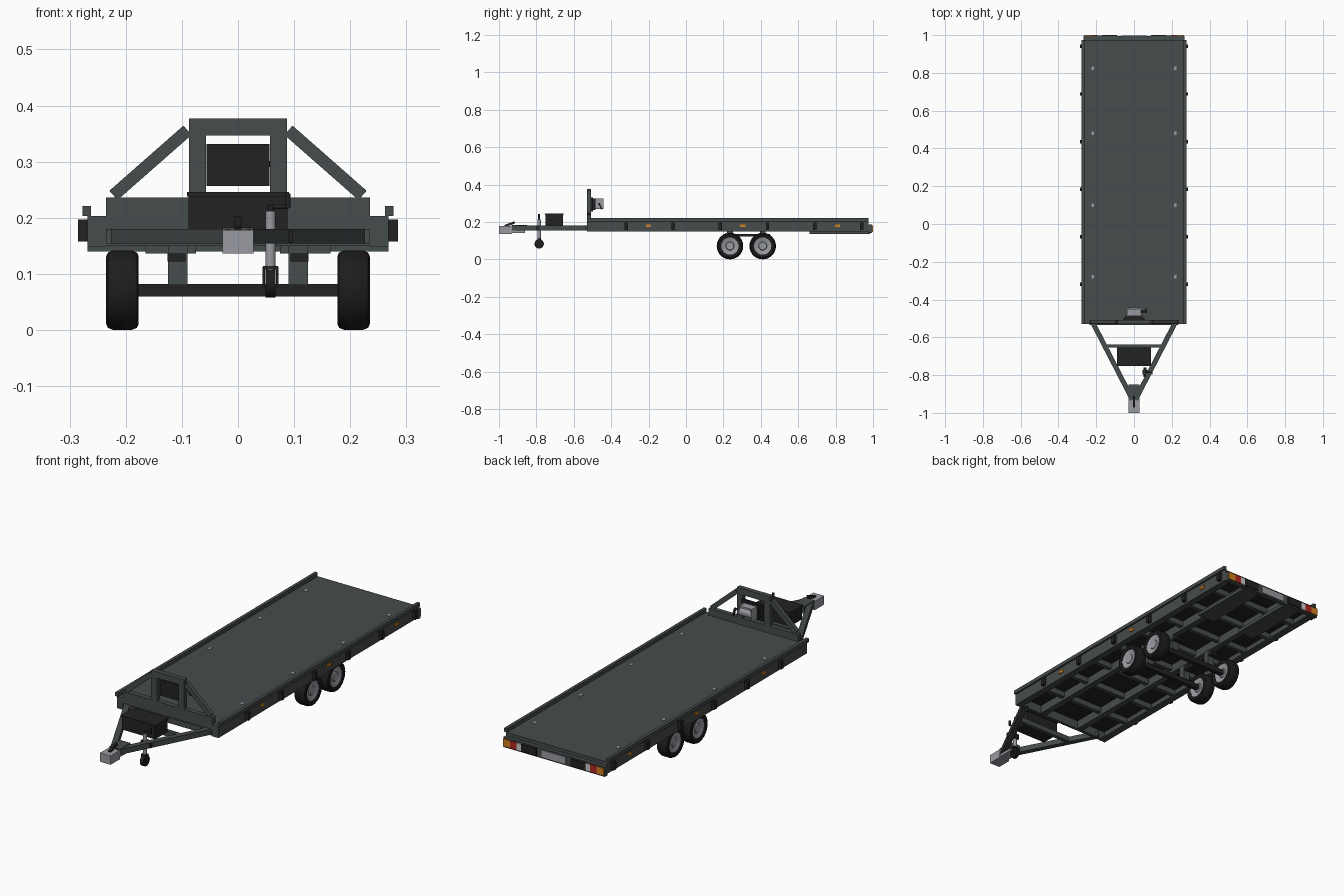
import bpy, bmesh, math
from mathutils import Vector, Matrix

if "Cube" in bpy.data.objects:
    bpy.data.objects.remove(bpy.data.objects["Cube"], do_unlink=True)


def material(name, r, g, b):
    m = bpy.data.materials.new(name)
    m.use_nodes = True
    m.diffuse_color = (r, g, b, 1)
    m.node_tree.nodes["Principled BSDF"].inputs["Base Color"].default_value = (r, g, b, 1)
    return m


STEEL = material("dark grey steel", 0.062, 0.072, 0.072)
BLACK = material("black", 0.016, 0.016, 0.016)
RUBBER = material("tyre rubber", 0.012, 0.012, 0.012)
ZINC = material("zinc grey", 0.32, 0.33, 0.36)
AMBER = material("amber", 0.65, 0.22, 0.015)
RED = material("red lens", 0.45, 0.02, 0.015)
WHITE = material("white lens", 0.6, 0.6, 0.62)


def finish(name, bm, mat):
    bmesh.ops.recalc_face_normals(bm, faces=bm.faces)
    mesh = bpy.data.meshes.new(name)
    bm.to_mesh(mesh)
    bm.free()
    mesh.materials.append(mat)
    ob = bpy.data.objects.new(name, mesh)
    bpy.context.collection.objects.link(ob)
    return ob


def box(name, xs, ys, zs, mat):
    """Box from its extents on each axis."""
    bm = bmesh.new()
    lo, hi = zip(xs, ys, zs)
    size = [b - a for a, b in zip(lo, hi)]
    mid = [(a + b) / 2 for a, b in zip(lo, hi)]
    bmesh.ops.create_cube(bm, size=1, matrix=Matrix.Translation(mid) @ Matrix.Diagonal((*size, 1)))
    return finish(name, bm, mat)


def pair(name, xs, ys, zs, mat):
    """Box on the left side and its mirror on the right."""
    box("left_" + name, xs, ys, zs, mat)
    box("right_" + name, (-xs[1], -xs[0]), ys, zs, mat)


def beam(name, a, b, width, height, mat):
    """Rectangular bar between two points; height is measured in the vertical plane."""
    a, b = Vector(a), Vector(b)
    d = (b - a).normalized()
    ref = Vector((0, 1, 0)) if abs(d.y) < 0.01 else Vector((0, 0, 1))
    side = d.cross(ref).normalized()
    up = side.cross(d)
    rot = Matrix((side, d, up)).transposed().to_4x4()
    bm = bmesh.new()
    scale = Matrix.Diagonal((width, (b - a).length, height, 1))
    bmesh.ops.create_cube(bm, size=1, matrix=Matrix.Translation((a + b) / 2) @ rot @ scale)
    return finish(name, bm, mat)


def lathe(name, profile, centre, axis, mat, steps=28):
    """Spin a (radius, offset) profile about an axis through centre."""
    bm = bmesh.new()
    verts = [bm.verts.new((r, 0, h)) for r, h in profile]
    edges = [bm.edges.new(e) for e in zip(verts, verts[1:])]
    bmesh.ops.spin(bm, geom=verts + edges, cent=(0, 0, 0), axis=(0, 0, 1),
                   angle=math.tau, steps=steps, use_duplicate=False)
    bmesh.ops.remove_doubles(bm, verts=bm.verts, dist=1e-5)
    rot = Vector((0, 0, 1)).rotation_difference(Vector(axis)).to_matrix().to_4x4()
    bm.transform(Matrix.Translation(centre) @ rot)
    ob = finish(name, bm, mat)
    bpy.ops.object.select_all(action='DESELECT')
    ob.select_set(True)
    bpy.context.view_layer.objects.active = ob
    bpy.ops.object.shade_smooth_by_angle(angle=math.radians(30))
    return ob


def rod(name, radius, a, b, mat, steps=16):
    a, b = Vector(a), Vector(b)
    n = (b - a).length
    return lathe(name, [(0, 0), (radius, 0), (radius, n), (0, n)], a, (b - a).normalized(), mat, steps)


FRONT, REAR = -0.53, 0.975

# Deck: floor with dark underside, side rails with raised lips, end rails
box("deck_floor", (-0.262, 0.262), (FRONT, REAR), (0.197, 0.203), STEEL)
box("deck_underside", (-0.255, 0.255), (FRONT + 0.01, REAR - 0.01), (0.192, 0.197), BLACK)
pair("side_rail", (0.255, 0.268), (FRONT, REAR), (0.148, 0.203), STEEL)
pair("side_rail_flange", (0.235, 0.256), (FRONT, REAR), (0.148, 0.154), STEEL)
pair("side_lip", (0.262, 0.277), (FRONT, REAR), (0.203, 0.221), STEEL)
box("front_rail", (-0.256, 0.256), (FRONT, FRONT + 0.013), (0.15, 0.198), STEEL)
box("rear_rail", (-0.256, 0.256), (REAR - 0.013, REAR), (0.15, 0.198), STEEL)

# Underframe: long beams and cross members
pair("chassis_beam", (0.095, 0.125), (FRONT + 0.012, REAR - 0.012), (0.152, 0.193), STEEL)
for i in range(8):
    y = -0.36 + i * 0.17
    box("cross_member", (-0.256, 0.256), (y - 0.01, y + 0.01), (0.165, 0.193), STEEL)
pair("ramp_tray", (0.075, 0.165), (0.66, 0.985), (0.136, 0.152), STEEL)

# Side fittings: stake pockets, marker lamps and lashing points
for i in range(6):
    y = -0.32 + i * 0.252
    pair("stake_pocket", (0.267, 0.285), (y - 0.009, y + 0.009), (0.158, 0.197), BLACK)
for y in (-0.2, 0.303, 0.81):
    pair("marker_lamp", (0.267, 0.272), (y - 0.014, y + 0.014), (0.173, 0.187), AMBER)
for y in (-0.28, 0.1, 0.48, 0.825):
    pair("lashing_point", (0.212, 0.226), (y - 0.009, y + 0.009), (0.202, 0.205), ZINC)

# Rear bar with lamp clusters and a number plate blank
box("rear_bar", (-0.268, 0.268), (REAR, 0.994), (0.14, 0.187), STEEL)
for name, x0, x1, mat in (("indicator", 0.228, 0.266, AMBER), ("brake_lamp", 0.194, 0.228, RED),
                          ("reverse_lamp", 0.17, 0.194, WHITE), ("lamp_housing", 0.09, 0.17, BLACK)):
    pair(name, (x0, x1), (0.985, 1.0), (0.146, 0.181), mat)
box("plate_blank", (-0.065, 0.065), (0.99, 0.999), (0.146, 0.181), ZINC)

# Running gear: tyres, rims, axles and suspension
tyre = [(0.046, -0.026), (0.06, -0.029), (0.067, -0.026), (0.071, -0.016),
        (0.071, 0.016), (0.067, 0.026), (0.06, 0.029), (0.046, 0.026)]
rim = [(0, -0.022), (0.02, -0.022), (0.023, -0.018), (0.046, -0.024),
       (0.046, 0.024), (0.023, 0.018), (0.02, 0.022), (0, 0.022)]
for y in (0.235, 0.41):
    for side, x in (("left", 0.206), ("right", -0.206)):
        lathe(side + "_tyre", tyre, (x, y, 0.071), (1, 0, 0), RUBBER)
        lathe(side + "_rim", rim, (x, y, 0.071), (1, 0, 0), ZINC)
    box("axle", (-0.19, 0.19), (y - 0.011, y + 0.011), (0.06, 0.082), BLACK)
    pair("axle_bracket", (0.09, 0.125), (y - 0.015, y + 0.015), (0.08, 0.153), STEEL)
pair("suspension_bar", (0.094, 0.126), (0.2, 0.45), (0.122, 0.136), BLACK)

# Drawbar: two converging arms, cross bars and tow coupling
for side, s in (("left", 1), ("right", -1)):
    beam(side + "_drawbar_arm", (s * 0.222, FRONT + 0.015, 0.167), (s * 0.008, -0.93, 0.167),
         0.026, 0.026, STEEL)
box("drawbar_rear_bar", (-0.235, 0.235), (FRONT - 0.006, FRONT + 0.012), (0.154, 0.18), STEEL)
box("drawbar_cross_bar", (-0.155, 0.155), (-0.655, -0.637), (0.155, 0.18), STEEL)
box("coupling_plate", (-0.028, 0.028), (-0.93, -0.85), (0.155, 0.183), STEEL)
box("coupling_head", (-0.028, 0.028), (-1.0, -0.93), (0.136, 0.178), ZINC)
box("coupling_underplate", (-0.024, 0.024), (-0.935, -0.86), (0.142, 0.156), ZINC)
beam("coupling_lever", (0, -0.97, 0.178), (0, -0.915, 0.198), 0.012, 0.012, BLACK)

# Tool box on the drawbar
box("tool_box", (-0.088, 0.088), (-0.75, -0.657), (0.178, 0.238), BLACK)
box("tool_box_lid", (-0.091, 0.091), (-0.753, -0.654), (0.238, 0.246), BLACK)

# Jockey wheel
JX, JY = 0.058, -0.785
rod("jockey_tube", 0.009, (JX, JY, 0.1), (JX, JY, 0.212), ZINC)
rod("jockey_wheel", 0.025, (JX - 0.009, JY, 0.083), (JX + 0.009, JY, 0.083), RUBBER, 20)
pair_x = (JX - 0.012, JX + 0.012)
for x in pair_x:
    box("jockey_fork", (x - 0.002, x + 0.002), (JY - 0.008, JY + 0.008), (0.076, 0.112), BLACK)
box("jockey_fork_top", (JX - 0.013, JX + 0.013), (JY - 0.01, JY + 0.01), (0.108, 0.114), BLACK)
box("jockey_clamp", (JX - 0.013, JX + 0.04), (JY - 0.013, JY + 0.013), (0.156, 0.18), BLACK)
rod("jockey_spindle", 0.005, (JX, JY, 0.21), (JX, JY, 0.223), BLACK)
rod("jockey_crank", 0.004, (JX, JY, 0.22), (JX + 0.032, JY, 0.22), BLACK)
rod("jockey_handle", 0.005, (JX + 0.031, JY, 0.218), (JX + 0.031, JY, 0.243), BLACK)

# Headboard: base bar, winch frame and diagonal braces
FY = (-0.53, -0.507)
box("headboard_base", (-0.235, 0.235), FY, (0.2, 0.236), STEEL)
pair("winch_frame_post", (0.057, 0.087), FY, (0.2, 0.347), STEEL)
box("winch_frame_top", (-0.087, 0.087), FY, (0.347, 0.377), STEEL)
for side, s in (("left", 1), ("right", -1)):
    beam(side + "_brace", (s * 0.222, -0.518, 0.24), (s * 0.09, -0.518, 0.356), 0.022, 0.02, STEEL)

# Winch
box("winch_plate", (-0.056, 0.056), (-0.508, -0.498), (0.257, 0.332), BLACK)
box("winch_base", (-0.045, 0.045), (-0.498, -0.485), (0.265, 0.325), BLACK)
pair("winch_cheek", (0.03, 0.036), (-0.486, -0.442), (0.268, 0.326), ZINC)
rod("winch_drum", 0.022, (-0.031, -0.464, 0.296), (0.031, -0.464, 0.296), ZINC, 20)
box("winch_cover", (-0.031, 0.031), (-0.486, -0.45), (0.316, 0.324), ZINC)
rod("winch_shaft", 0.005, (0.035, -0.464, 0.296), (0.068, -0.464, 0.296), BLACK)
beam("winch_crank", (0.066, -0.464, 0.296), (0.066, -0.45, 0.268), 0.008, 0.008, BLACK)
